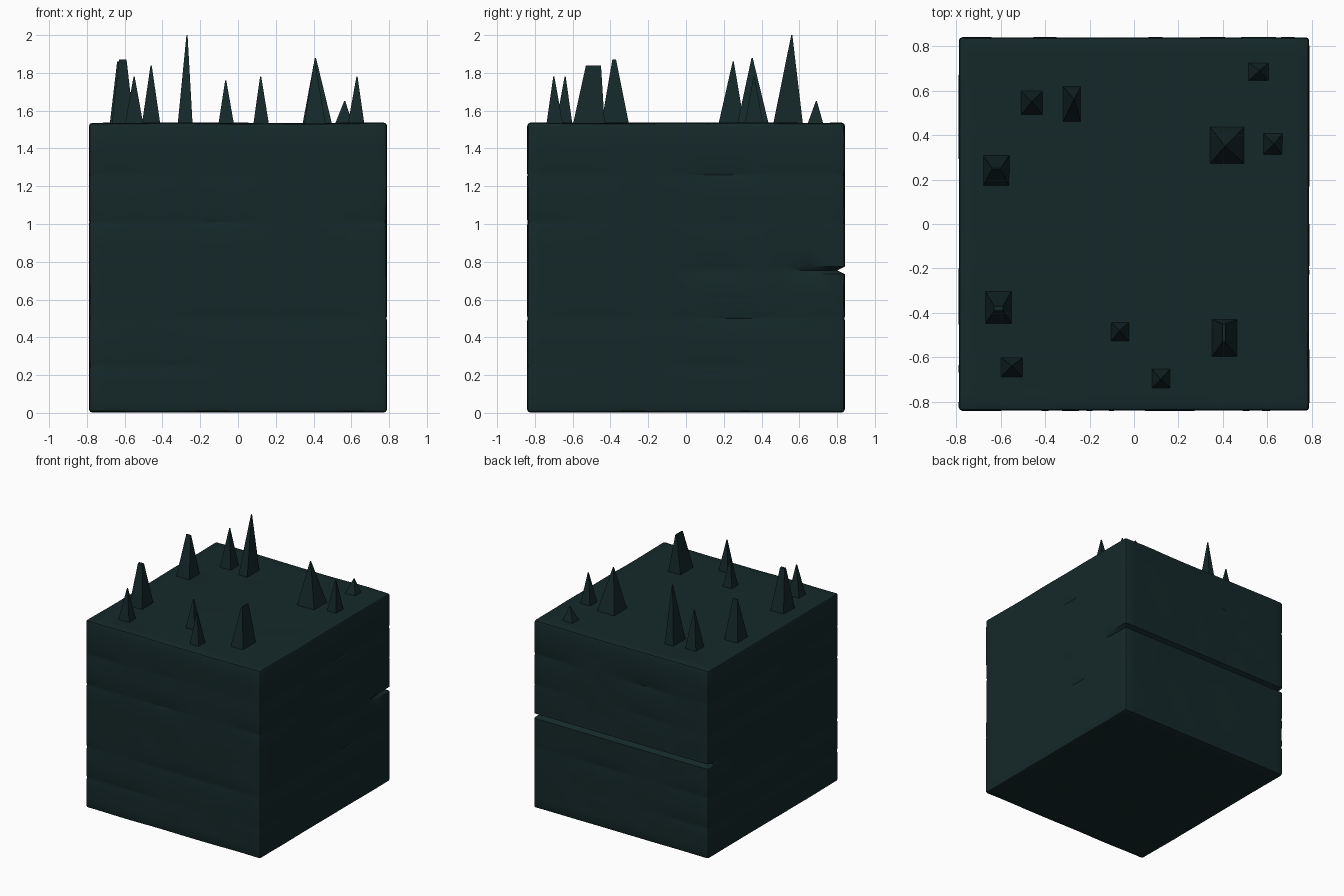
import bpy, bmesh, math
from mathutils import Vector, noise

if "Cube" in bpy.data.objects:
    bpy.data.objects.remove(bpy.data.objects["Cube"])

HX, HY, TOP = 0.79, 0.842, 1.54

stone = bpy.data.materials.new("dark teal stone")
stone.diffuse_color = (0.0075, 0.0215, 0.0225, 1)
stone.use_nodes = True
stone.node_tree.nodes["Principled BSDF"].inputs["Base Color"].default_value = stone.diffuse_color


def finish(bm, name, angle):
    bmesh.ops.recalc_face_normals(bm, faces=bm.faces)
    me = bpy.data.meshes.new(name)
    bm.to_mesh(me)
    bm.free()
    ob = bpy.data.objects.new(name, me)
    bpy.context.collection.objects.link(ob)
    me.materials.append(stone)
    bpy.ops.object.select_all(action='DESELECT')
    ob.select_set(True)
    bpy.context.view_layer.objects.active = ob
    bpy.ops.object.shade_smooth_by_angle(angle=math.radians(angle))
    return ob


# Stone block: softly bevelled box, sliced into a grid so seams can be pressed in
bm = bmesh.new()
bmesh.ops.create_cube(bm, size=1)
for v in bm.verts:
    v.co = Vector((v.co.x * 2 * HX, v.co.y * 2 * HY, (v.co.z + 0.5) * TOP))
bmesh.ops.bevel(bm, geom=bm.edges[:], offset=0.016, segments=2,
                profile=0.5, affect='EDGES')

ROWS = (0.25, 0.5, 1.01, 1.26)          # shallow course lines
GROOVE = 0.755                          # deep crack round the back


def slice_at(axis, value):
    co, no = Vector(), Vector()
    co[axis], no[axis] = value, 1
    bmesh.ops.bisect_plane(bm, geom=bm.verts[:] + bm.edges[:] + bm.faces[:],
                           plane_co=co, plane_no=no)


for z in ROWS:
    for d in (-0.014, 0, 0.014):
        slice_at(2, z + d)
for z in (0.09, 0.17, 0.37, 0.63, GROOVE - 0.02, GROOVE, GROOVE + 0.02, 0.89, 1.14, 1.4):
    slice_at(2, z)
for i in range(-7, 8):
    slice_at(0, i * 0.1)
    slice_at(1, i * 0.11)


def crack_depth(p):
    """Deep along the back, fading out along both sides."""
    if p.y > HY - 0.03:
        return 0.04
    if p.x > 0:
        return max(0.0, 0.035 * (p.y - 0.45) / 0.4) + (0.012 if 0.0 < p.y < 0.28 else 0)
    return max(0.0, 0.03 * (p.y - 0.7) / 0.14)


for v in bm.verts:
    p = v.co.copy()
    push = 0.004 * (0.5 + 0.5 * noise.noise(p * 4.5))
    if any(abs(p.z - z) < 0.003 for z in ROWS):
        push += 0.007 * max(0.0, noise.noise(p * 2.3 + Vector((3, 1, 7))) + 0.25)
    if abs(p.z - GROOVE) < 0.003:
        push += crack_depth(p)
    if abs(p.x) > HX - 0.017:
        v.co.x -= math.copysign(push, p.x)
    if abs(p.y) > HY - 0.017:
        v.co.y -= math.copysign(push, p.y)
    if p.z > TOP - 0.017:
        v.co.z -= 0.012 * (0.5 + 0.5 * noise.noise(p * 3.0))
    elif p.z < 0.017:
        v.co.z += 0.006 * (0.5 + 0.5 * noise.noise(p * 3.0))
finish(bm, "stone_block", 35)


# Spikes: base x0, x1, y0, y1, then tip x, y, z
SPIKES = (
    (-0.68, -0.56, 0.17, 0.31, -0.62, 0.25, 1.86),
    (-0.67, -0.55, -0.45, -0.30, -0.61, -0.38, 1.87),
    (-0.51, -0.41, 0.49, 0.60, -0.46, 0.55, 1.84),
    (-0.32, -0.24, 0.46, 0.62, -0.27, 0.56, 2.00),
    (0.34, 0.50, 0.27, 0.44, 0.41, 0.35, 1.88),
    (0.58, 0.67, 0.31, 0.41, 0.63, 0.36, 1.78),
    (0.51, 0.61, 0.64, 0.73, 0.565, 0.69, 1.65),
    (0.08, 0.165, -0.74, -0.65, 0.12, -0.70, 1.78),
    (-0.60, -0.50, -0.69, -0.60, -0.55, -0.64, 1.78),
    (-0.105, -0.02, -0.53, -0.44, -0.065, -0.48, 1.76),
    (0.35, 0.465, -0.60, -0.43, 0.405, -0.49, 1.84),
)
BLUNT = {0: (0.02, 0.003), 1: (0.02, 0.01), 10: (0.006, 0.04)}   # tip half widths


def spike(index, x0, x1, y0, y1, tx, ty, tz):
    bm = bmesh.new()
    wx, wy = BLUNT.get(index, (0.003, 0.003))
    tip = ((tx - wx, ty - wy), (tx + wx, ty - wy), (tx + wx, ty + wy), (tx - wx, ty + wy))
    base = ((x0, y0), (x1, y0), (x1, y1), (x0, y1))
    rings = []
    for t in (0, 0.5, 1):
        z = TOP - 0.02 + t * (tz - TOP + 0.02)
        rings.append([bm.verts.new((b[0] + (a[0] - b[0]) * t, b[1] + (a[1] - b[1]) * t, z))
                      for a, b in zip(tip, base)])
    for low, high in zip(rings, rings[1:]):
        for i in range(4):
            j = (i + 1) % 4
            bm.faces.new((low[i], low[j], high[j], high[i]))
    bm.faces.new(rings[-1])
    bm.faces.new(rings[0][::-1])
    finish(bm, f"spike_{index + 1}", 40)


for n, s in enumerate(SPIKES):
    spike(n, *s)
